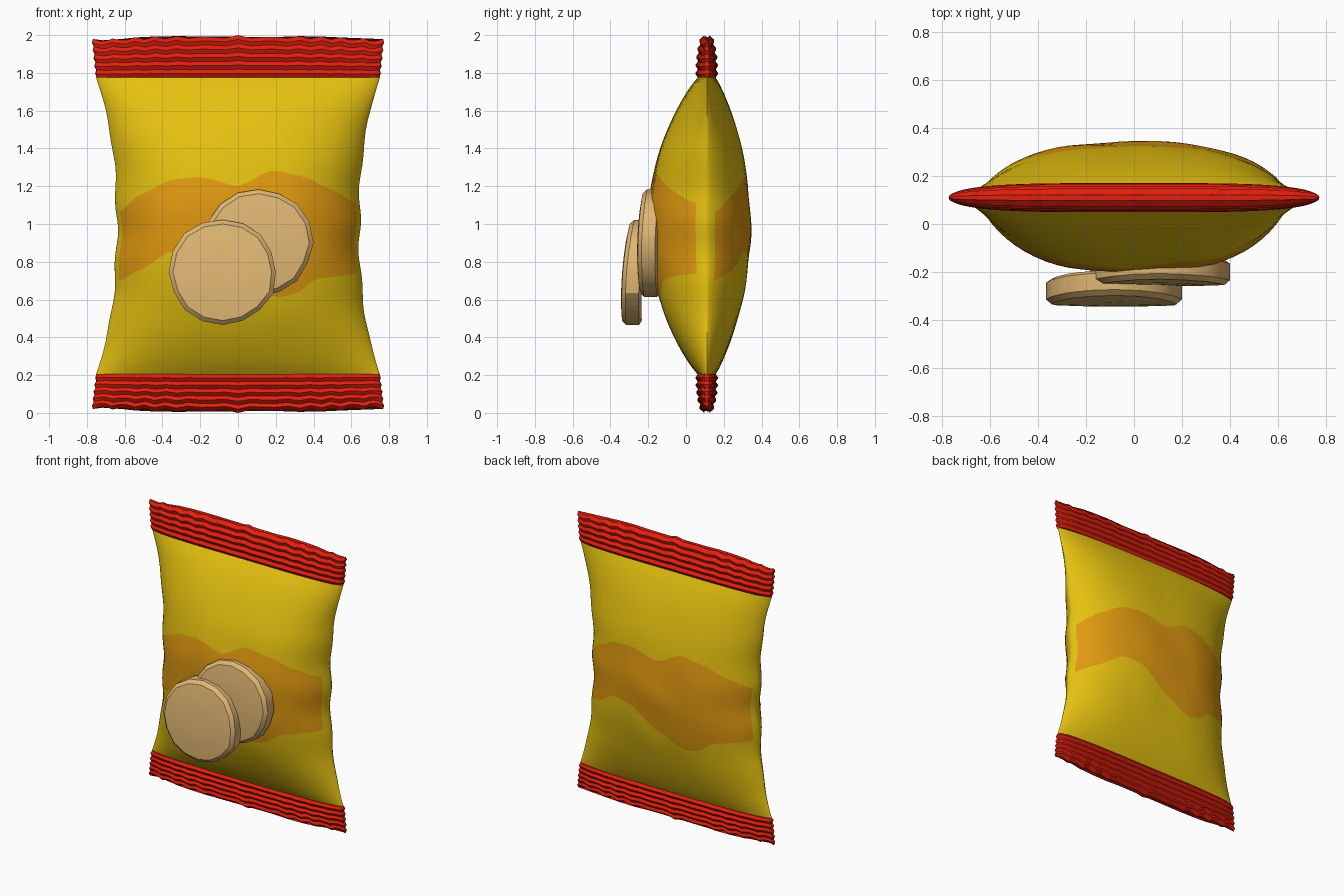
import bpy, bmesh, math, random
from mathutils import Vector, noise

if "Cube" in bpy.data.objects:
    bpy.data.objects.remove(bpy.data.objects["Cube"])

random.seed(4)
YC = 0.11          # plane of the bag seam
N = 72             # columns around the bag


def mat(name, rgb):
    m = bpy.data.materials.new(name)
    m.diffuse_color = (*rgb, 1)
    m.use_nodes = True
    m.node_tree.nodes["Principled BSDF"].inputs["Base Color"].default_value = m.diffuse_color
    return m


YELLOW = mat("yellow_foil", (0.78, 0.53, 0.005))
ORANGE = mat("orange_band", (0.75, 0.32, 0.005))
RED = mat("red_seal", (0.76, 0.014, 0.004))
TAN = mat("tan_chip", (0.74, 0.47, 0.17))


def lerp_points(pts, u):
    if u <= pts[0][0]:
        return pts[0][1]
    for (a, va), (b, vb) in zip(pts, pts[1:]):
        if u <= b:
            k = (u - a) / (b - a)
            k = k * k * (3 - 2 * k) * 0.4 + k * 0.6
            return va + (vb - va) * k
    return pts[-1][1]


def tube(name, rings, mats, pick=None, angle=40):
    """Closed skin through equal-length rings of points, capped at both ends."""
    bm = bmesh.new()
    vs = [[bm.verts.new(p) for p in r] for r in rings]
    n = len(rings[0])
    for j in range(len(rings) - 1):
        for i in range(n):
            k = (i + 1) % n
            f = bm.faces.new((vs[j][i], vs[j][k], vs[j + 1][k], vs[j + 1][i]))
            if pick:
                f.material_index = pick(j, i)
    bm.faces.new(vs[0])
    bm.faces.new(vs[-1])
    bmesh.ops.recalc_face_normals(bm, faces=bm.faces)
    me = bpy.data.meshes.new(name)
    bm.to_mesh(me)
    bm.free()
    for m in mats:
        me.materials.append(m)
    ob = bpy.data.objects.new(name, me)
    bpy.context.collection.objects.link(ob)
    bpy.ops.object.select_all(action='DESELECT')
    ob.select_set(True)
    bpy.context.view_layer.objects.active = ob
    bpy.ops.object.shade_smooth_by_angle(angle=math.radians(angle))
    return ob


# Pillow body: rows follow the wavy edges of the orange band
HI = [(-.64, 1.05), (-.5, 1.16), (-.35, 1.235), (-.2, 1.25), (0, 1.2),
      (.18, 1.285), (.35, 1.25), (.5, 1.18), (.64, 1.1)]
LO = [(-.64, .69), (-.5, .76), (-.35, .86), (-.2, .84), (0, .70),
      (.2, .61), (.3, .63), (.4, .71), (.64, .74)]
Z0, Z1 = 0.20, 1.78
SEG = (14, 10, 12)


def col(i):
    a = 2 * math.pi * i / N
    t = math.cos(a)
    side = 0 if i % (N // 2) == 0 else (-1 if i < N // 2 else 1)
    return t, side


def body_point(i, z):
    t, side = col(i)
    s = min(1, abs(z - 0.99) / 0.79)
    w = 0.643 + 0.11 * s ** 2.5
    w += 0.009 * math.sin(z * 19 + t) * (1 - s)
    puff = (1 - s * s) ** 0.9 * (0.265 if side < 0 else 0.185)
    d = (0.045 + puff) * max(0, 1 - abs(t) ** 3) ** 0.72
    p = Vector((w * t, side * 2, z * 1.2))
    d += 0.012 * noise.noise(p * 4) * (1 - t * t) * (1 - s)
    return (w * t, YC + side * d, z)


def body_ring(seg, k):
    ring = []
    for i in range(N):
        t, side = col(i)
        u = 0.64 * t * (-side)
        lo, hi = (0.71, 1.08) if side == 0 else (lerp_points(LO, u), lerp_points(HI, u))
        a, b = ((Z0, lo), (lo, hi), (hi, Z1))[seg]
        ring.append(body_point(i, a + (b - a) * k))
    return ring


rings = [body_ring(s, k / SEG[s]) for s in range(3) for k in range(SEG[s])]
rings.append(body_ring(2, 1))


def body_colour(j, i):
    t = math.cos(2 * math.pi * (i + 0.5) / N)
    return 1 if SEG[0] <= j < SEG[0] + SEG[1] and abs(t) < 0.97 else 0


tube("bag_body", rings, [YELLOW, ORANGE], body_colour)


# Crimped seals with horizontal ridges and a zigzag outer edge
def seal(name, z_in, z_out):
    rows = 10
    out = []
    sign = 1 if z_out > z_in else -1
    for j in range(rows + 1):
        f = j / rows
        half = 0.053 - 0.03 * f ** 2.5 + (0.008 if j % 2 else -0.006)
        if j == rows:
            half = 0.012
        ring = []
        for i in range(N):
            t, side = col(i)
            w = 0.75 + 0.022 * f + (0.004 if j % 2 else -0.004)
            d = half * (0.15 + 0.85 * max(0, 1 - t ** 4) ** 0.5)
            zig = 0.016 * f * abs(math.sin(t * 22)) + 0.02 * f * t * t
            z = z_in + (z_out - z_in) * f - sign * zig
            ring.append((w * t, YC + side * d, z))
        out.append(ring)
    tube(name, out, [RED], angle=15)


seal("top_seal", 1.775, 2.0)
seal("bottom_seal", 0.205, 0.0)


# Two round, slightly bent chips on the front
def chip(name, cx, cz, r, y, tilt, curve, sides=16):
    wob = [1 + random.uniform(-0.03, 0.02) for _ in range(sides)]
    prof = [(0.02, -.05), (.3, -.052), (.6, -.053), (.92, -.05), (1, -.03),
            (1, .04), (.92, .055), (.6, .055), (.3, .055), (0.02, .05)]
    out = []
    for q, dy in prof:
        ring = []
        for i in range(sides):
            a = 2 * math.pi * i / sides
            x = r * q * wob[i] * math.cos(a)
            z = r * q * wob[i] * math.sin(a)
            ring.append((cx + x, y + dy + tilt * z + curve * z * z, cz + z))
        out.append(ring)
    tube(name, out, [TAN], angle=30)


chip("front_chip", -0.08, 0.745, 0.285, -0.285, 0.08, 0.25)
chip("back_chip", 0.11, 0.90, 0.287, -0.205, 0.03, 0.25)
